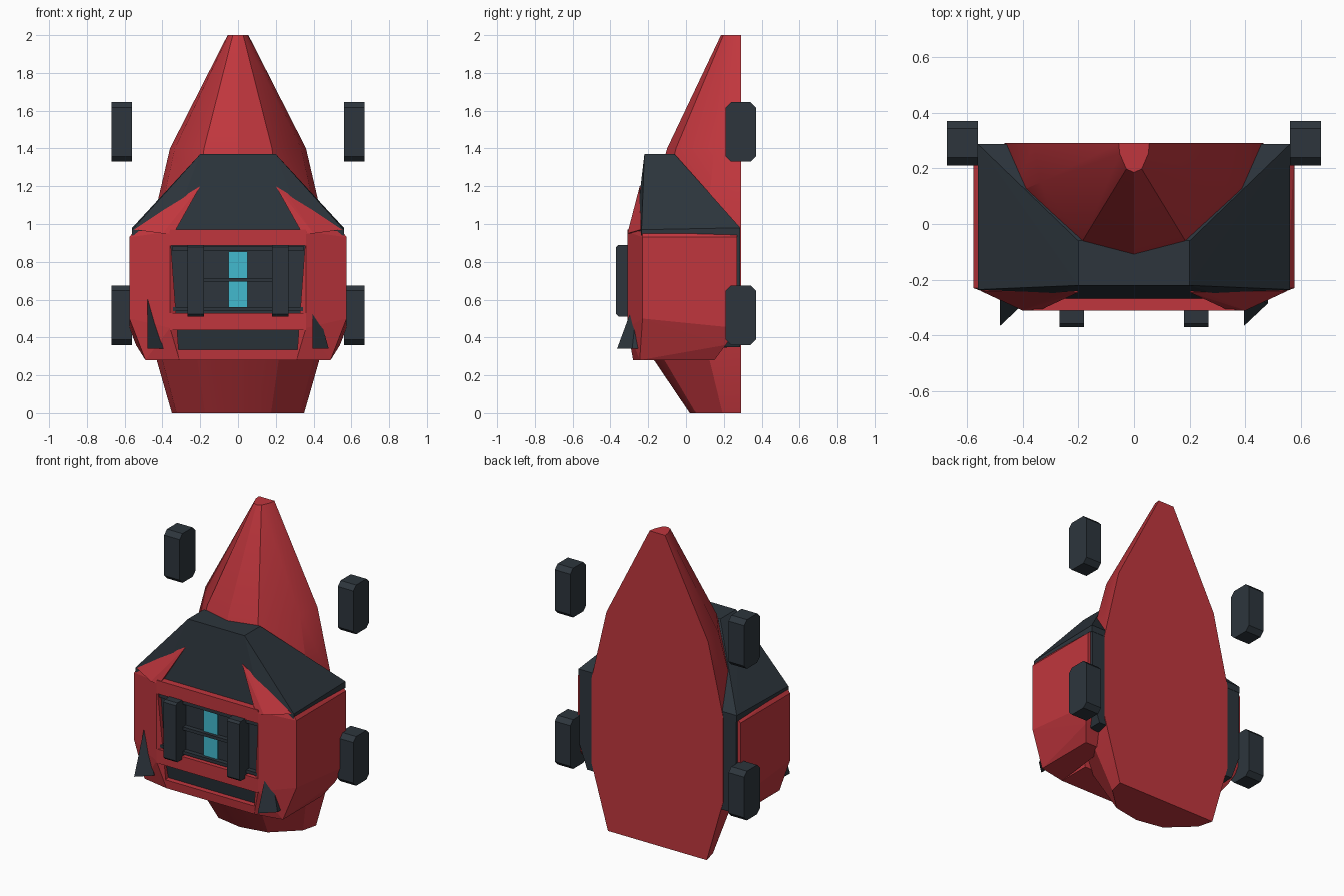
import bpy, bmesh, math
from mathutils import Vector

cube = bpy.data.objects.get("Cube")
if cube:
    bpy.data.objects.remove(cube, do_unlink=True)


def material(name, rgb):
    m = bpy.data.materials.new(name)
    m.use_nodes = True
    m.diffuse_color = (*rgb, 1)
    m.node_tree.nodes["Principled BSDF"].inputs["Base Color"].default_value = (*rgb, 1)
    return m


RED = material("red paint", (0.53, 0.037, 0.047))
DARK = material("dark slate", (0.026, 0.036, 0.046))
CYAN = material("cyan glow", (0.055, 0.49, 0.62))


def finish(bm, name, mat):
    bmesh.ops.recalc_face_normals(bm, faces=bm.faces)
    me = bpy.data.meshes.new(name)
    bm.to_mesh(me)
    bm.free()
    me.materials.append(mat)
    ob = bpy.data.objects.new(name, me)
    bpy.context.collection.objects.link(ob)
    return ob


def solid(name, points, mat, sides=(1,)):
    """Convex solid around points; sides (1, -1) makes a mirrored pair in one solid."""
    bm = bmesh.new()
    for s in sides:
        for x, y, z in points:
            bm.verts.new((s * x, y, z))
    bmesh.ops.convex_hull(bm, input=bm.verts)
    bmesh.ops.dissolve_limit(bm, angle_limit=0.01, verts=bm.verts, edges=bm.edges)
    return finish(bm, name, mat)


def box(name, x, y, z, mat, bevel=0):
    """Box from ranges, with chamfers on the edges running along y and z."""
    bm = bmesh.new()
    bmesh.ops.create_cube(bm, size=1)
    for v in bm.verts:
        v.co = [r[0] + (c + 0.5) * (r[1] - r[0]) for r, c in zip((x, y, z), v.co)]
    if bevel:
        edges = [e for e in bm.edges if abs(e.verts[0].co.x - e.verts[1].co.x) < 1e-5]
        others = [e for e in bm.edges if e not in edges]
        bmesh.ops.bevel(bm, geom=others, offset=bevel, segments=1, affect='EDGES')
    return finish(bm, name, mat)


def hull_loft(name, sections, profile, back, mat):
    """Loft of half-round sections with a flat back."""
    bm = bmesh.new()
    rings = []
    for z, half, front in sections:
        half_ring = [(half * fx, back + (front - back) * fy) for fx, fy in profile]
        ring = half_ring + [(-x, y) for x, y in reversed(half_ring[:-1])]
        rings.append([bm.verts.new((x, y, z)) for x, y in ring])
    for a, b in zip(rings, rings[1:]):
        for i in range(len(a)):
            j = (i + 1) % len(a)
            bm.faces.new((a[i], a[j], b[j], b[i]))
    bm.faces.new(rings[0])
    bm.faces.new(rings[-1])
    return finish(bm, name, mat)


# Tall pointed hull behind the cabin
hull = hull_loft("main_hull",
                 [(0, .35, .02), (.4, .465, -.25), (.95, .465, -.22), (1.4, .36, -.1), (2, .055, .185)],
                 [(1, 0), (.93, .36), (.5, .88), (0, 1)], .29, RED)
bpy.ops.object.select_all(action='DESELECT')
hull.select_set(True)
bpy.context.view_layer.objects.active = hull
bpy.ops.object.shade_smooth_by_angle(angle=math.radians(24))

# Dark inner core and sloping hood
solid("inner_core", [(.555, -.2, .96), (.555, .285, .96), (.36, -.27, .95), (.36, -.27, .45),
                     (.31, -.25, .33), (.555, .285, .5), (.5, .285, .35), (.5, -.2, .35),
                     (.555, -.2, .5)], DARK, (1, -1))
solid("hood", [(.56, -.235, .97), (.56, .287, .98), (.56, .287, .94), (.56, -.235, .94),
               (.36, -.27, .95), (.2, -.22, 1.37), (.2, -.06, 1.37), (.2, -.06, 1.33)],
      DARK, (1, -1))

for s, side in ((1, "left"), (-1, "right")):
    # Red side pod and the arm climbing the hood
    solid(side + "_side_pod",
          [(.36, -.31, .96), (.36, -.31, .45), (.31, -.28, .28), (.575, -.23, .93),
           (.55, -.23, .965), (.575, -.23, .5), (.49, -.245, .28), (.575, .27, .93),
           (.55, .27, .95), (.575, .27, .45), (.54, .21, .36), (.49, .15, .28),
           (.36, .15, .28), (.44, .27, .45), (.44, .27, .95)], RED, (s,))
    solid(side + "_hood_arm",
          [(.34, -.31, .95), (.4, -.31, .95), (.55, -.24, .97), (.48, -.25, 1.0),
           (.25, -.245, 1.17), (.2, -.245, 1.2), (.36, -.2, .95), (.23, -.2, 1.18)], RED, (s,))
    # Floating side blocks
    for z, level in ((.36, "lower"), (1.33, "upper")):
        box(f"{side}_{level}_block", sorted((s * .56, s * .67)), (.21, .37), (z, z + .315),
            DARK, .028)
    # Front grip pillars
    box(side + "_front_pillar", sorted((s * .18, s * .268)), (-.37, -.265), (.51, .89), DARK, .013)
    # Front fins share one handedness
    x = .395 if s > 0 else -.48
    solid(side + "_fin", [(x, -.365, .34), (x, -.2, .34), (x + .085, -.285, .34),
                          (x + .085, -.2, .34), (x, -.25, .65)], DARK)

# Front frame crossbars
box("upper_crossbar", (-.36, .36), (-.31, -.24), (.885, .97), RED)
box("lower_crossbar", (-.36, .36), (-.31, -.24), (.44, .53), RED)
solid("bottom_sill", [(.32, -.285, .335), (.31, -.28, .28), (.31, -.07, .28), (.32, -.07, .335)],
      RED, (1, -1))

# Recessed grille with glowing strip
box("glow_strip", (-.05, .05), (-.279, -.27), (.56, .855), CYAN)
for i, z in enumerate((.55, .705, .87)):
    box(f"grille_bar_{i + 1}", (-.35, .35) if i != 1 else (-.2, .2), (-.3, -.265),
        (z - .01, z + .01), DARK)
